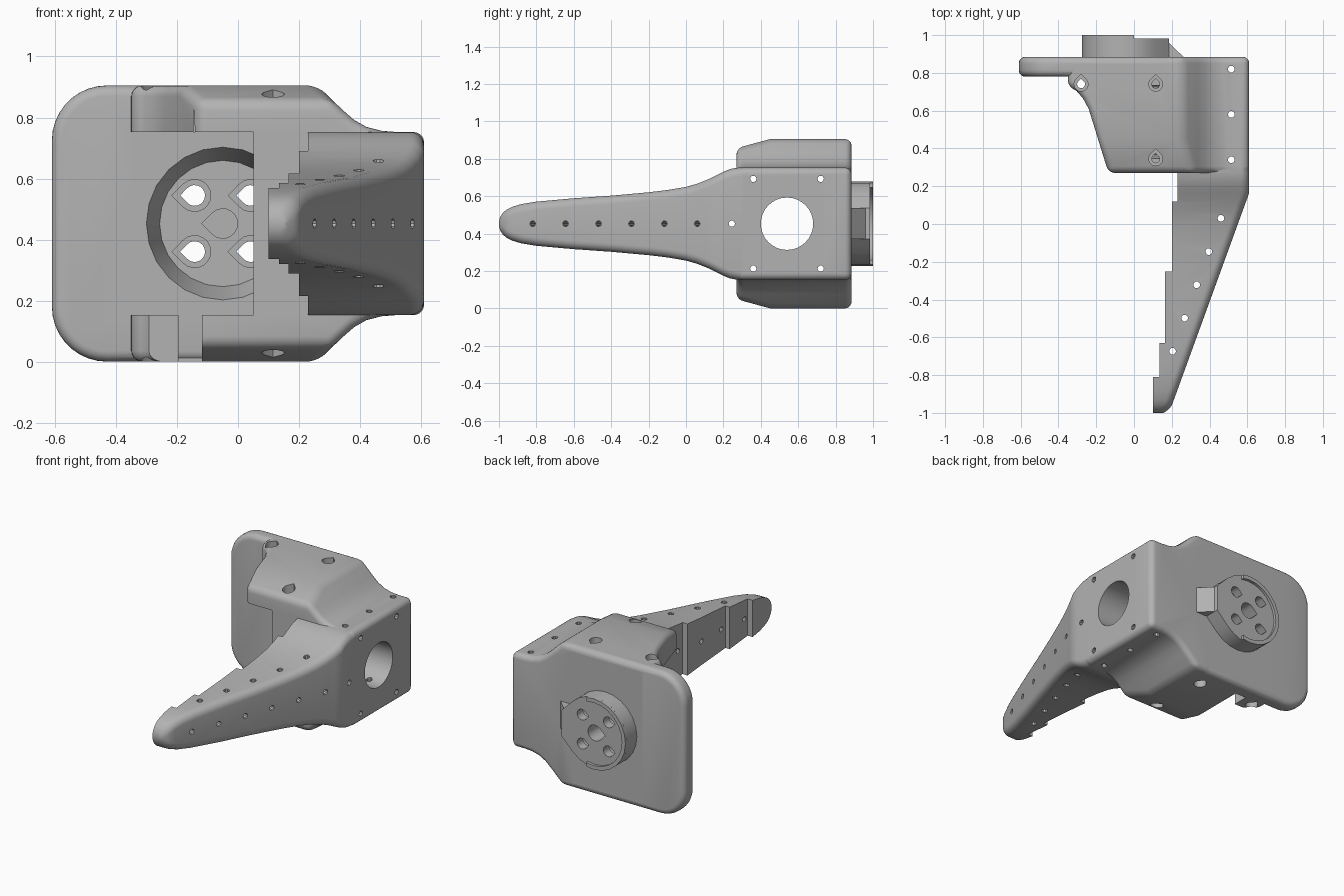
import bpy, bmesh, math
from mathutils import Vector

if "Cube" in bpy.data.objects:
    bpy.data.objects.remove(bpy.data.objects["Cube"])

C = 0.4525  # mid height, the part is nearly symmetric about it

grey = bpy.data.materials.new("plain grey")
grey.diffuse_color = (0.45, 0.45, 0.45, 1)
grey.use_nodes = True
grey.node_tree.nodes["Principled BSDF"].inputs["Base Color"].default_value = grey.diffuse_color


def new_object(name, bm):
    bmesh.ops.recalc_face_normals(bm, faces=bm.faces)
    me = bpy.data.meshes.new(name)
    bm.to_mesh(me)
    bm.free()
    ob = bpy.data.objects.new(name, me)
    bpy.context.collection.objects.link(ob)
    me.materials.append(grey)
    return ob


def loft(name, rings):
    bm = bmesh.new()
    vs = [[bm.verts.new(p) for p in r] for r in rings]
    n = len(vs[0])
    for a, b in zip(vs, vs[1:]):
        for i in range(n):
            bm.faces.new((a[i], a[(i + 1) % n], b[(i + 1) % n], b[i]))
    bm.faces.new(vs[0])
    bm.faces.new(vs[-1])
    return new_object(name, bm)


def place(u, v, w, axis):
    return {'x': (w, u, v), 'y': (u, w, v), 'z': (u, v, w)}[axis]


def prism(name, pts, axis, a, b, pts2=None):
    return loft(name, [[place(u, v, a, axis) for u, v in pts],
                       [place(u, v, b, axis) for u, v in (pts2 or pts)]])


def box(name, x0, x1, y0, y1, z0, z1):
    return prism(name, [(x0, y0), (x1, y0), (x1, y1), (x0, y1)], 'z', z0, z1)


def circle(u, v, r, n=16):
    return [(u + r * math.cos(2 * math.pi * i / n), v + r * math.sin(2 * math.pi * i / n)) for i in range(n)]


def teardrop(u, v, r, turn):
    # three-quarter circle closed by a 45 degree point
    pts = [(r * math.cos(t), r * math.sin(t)) for t in
           [math.pi / 4 + 1.5 * math.pi * i / 14 for i in range(15)]]
    pts.append((r * 1.41, 0))
    c, s = math.cos(turn), math.sin(turn)
    return [(u + a * c - b * s, v + a * s + b * c) for a, b in pts]


def mirrored(half):
    return [(u, C + h) for u, h in half] + [(u, C - h) for u, h in reversed(half)]


def apply_mod(ob, mod):
    bpy.context.view_layer.objects.active = ob
    bpy.ops.object.modifier_apply(modifier=mod.name)


def boolean(ob, other, op='DIFFERENCE'):
    m = ob.modifiers.new("b", 'BOOLEAN')
    m.operation, m.object, m.solver = op, other, 'EXACT'
    apply_mod(ob, m)
    bpy.data.objects.remove(other)


def bevel(ob, width):
    m = ob.modifiers.new("v", 'BEVEL')
    m.width, m.segments, m.limit_method = width, 5, 'ANGLE'
    m.angle_limit = math.radians(32)
    m.use_clamp_overlap = False
    apply_mod(ob, m)


# housing: front profile crossed with the plan and side profiles
part = prism("finger_mount", mirrored([(-0.5, C), (0.26, C), (0.34, 0.375), (0.38, 0.34), (0.42, 0.317),
                                       (0.47, 0.304), (0.52, 0.3), (0.61, 0.3)]), 'y', 0.27, 0.885)
boolean(part, prism("plan", [(-0.35, 0.95), (-0.35, 0.73), (-0.305, 0.705), (-0.27, 0.665), (-0.24, 0.61),
                             (-0.135, 0.27), (-0.135, 0.2), (0.7, 0.2), (0.7, 0.95)], 'z', -0.1, 1), 'INTERSECT')
boolean(part, prism("side", mirrored([(0.2, 0.385), (0.45, C), (0.5, 0.6), (0.95, 0.6)]), 'x', -1, 1), 'INTERSECT')
bevel(part, 0.035)
boolean(part, box("cavity", -0.7, 0.05, 0.1, 0.78, C - 0.3, C + 0.3))
boolean(part, box("bottom_notch", -0.195, -0.118, 0.1, 0.79, -0.1, 0.16))
boolean(part, box("tab_trim", -0.4, -0.19, 0.1, 0.69, -0.1, 0.16))

# back plate with large round corners on the left
half = [(-0.61 + 0.18 * (1 - math.sin(t)), C - 0.18 + 0.18 * math.cos(t))
        for t in [math.pi / 2 * (1 - i / 9) for i in range(10)]] + [(0.2, C)]
plate = prism("plate", mirrored(half), 'y', 0.78, 0.885)
bevel(plate, 0.035)
boolean(part, plate, 'UNION')

# finger: lofted from rounded sections
stations = [(-1.0, .012), (-.994, .035), (-.98, .057), (-.96, .075), (-.93, .09), (-.88, .105), (-.8, .118),
            (-.6, .136), (-.4, .15), (-.2, .168), (-.1, .18), (0, .197), (.06, .214), (.12, .238), (.165, .26),
            (.2, .278), (.235, .292), (.27, .299), (.3, .3), (.5, .3)]
rings = []
for y, h in stations:
    xr = min(0.61, 0.61 + (y - 0.165) * 0.364)
    if y < -0.955:
        xr -= 0.03 * ((-0.955 - y) / 0.045) ** 2
    r = min(0.045, h * 0.9)
    arc = [(xr - r + r * math.sin(t), h - r + r * math.cos(t)) for t in [math.pi / 12 * i for i in range(7)]]
    rings.append([(x, y, z) for x, z in mirrored([(0.0, h)] + arc)])
finger = loft("finger", rings)
for x, y0, y1 in ((0.1, -1.1, -0.81), (0.135, -0.81, -0.63), (0.165, -0.63, -0.25), (0.2, -0.25, 0.12),
                  (0.23, 0.12, 0.6)):
    boolean(finger, box("step", -0.2, x, y0 - 0.0005, y1, -0.2, 1.2))
boolean(part, finger, 'UNION')

# rear boss: truncated teardrop with a ramp and a half rim
arc = [(-0.05 + 0.225 * math.cos(t), C + 0.225 * math.sin(t))
       for t in [math.pi / 4 + 1.5 * math.pi * i / 18 for i in range(19)]]
boss = prism("boss", arc + [(0.16, C - 0.083 - 0.025), (0.185, C - 0.083), (0.185, C + 0.083),
                            (0.16, C + 0.083 + 0.025)], 'y', 0.86, 0.983)
boolean(boss, prism("ramp", [(0.0, 0.86), (0.262, 0.86), (0.262, 0.885), (0.16, 0.983), (0.0, 0.983)],
                    'z', C - 0.083, C + 0.083), 'UNION')
rim = prism("rim", circle(-0.05, C, 0.2249, 24), 'y', 0.97, 1.0)
boolean(rim, prism("rim_bore", circle(-0.05, C, 0.2, 24), 'y', 0.9, 1.1))
boolean(rim, box("rim_cut", 0.0, 0.4, 0.9, 1.1, 0, 1))
boolean(boss, rim, 'UNION')
boolean(part, boss, 'UNION')

# conical motor seat seen from the front, cut only left of the inner wall
seat = prism("seat", circle(-0.05, C, 0.252, 24), 'y', 0.775, 0.905, circle(-0.05, C, 0.207, 24))
boolean(part, seat)
holes = [prism("centre_hole", teardrop(-0.05, C, 0.05, math.pi), 'y', 0.8, 1.1)]
for dx in (-0.092, 0.092):
    for dz in (-0.092, 0.092):
        holes.append(prism("screw", teardrop(-0.05 + dx, C + dz, 0.034, math.pi), 'y', 0.8, 1.1))
        holes.append(prism("sink", teardrop(-0.05 + dx, C + dz, 0.054, math.pi), 'y', 0.8, 0.925))

# large window through the side wall and its four corner holes
holes.append(prism("window", circle(0.54, C, 0.14, 32), 'x', 0.0, 0.8))
for y in (0.36, 0.72):
    for dz in (-0.24, 0.24):
        holes.append(prism("side_hole", circle(y, C + dz, 0.017, 10), 'x', 0.0, 0.8))
holes.append(prism("side_hole", circle(0.245, C, 0.017, 10), 'x', 0.0, 0.8))

# vertical holes along the finger and the right wall
for x, y in [(0.515, 0.82), (0.515, 0.58), (0.515, 0.34)] + [(0.46 - 0.064 * i, 0.03 - 0.176 * i) for i in range(5)]:
    holes.append(prism("edge_hole", circle(x, y, 0.018, 10), 'z', -0.2, 1.2))

# holes square to the sloping outer face
for i in range(6):
    y = -0.82 + 0.176 * i
    h = prism("slope_hole", circle(0, 0, 0.016, 10), 'x', -0.6, 0.1)
    h.location = Vector((0.61 + (y - 0.165) * 0.364, y, C))
    h.rotation_euler.z = -0.349
    holes.append(h)

# countersunk screw holes in the top and bottom walls
for x, y in ((-0.28, 0.74), (0.115, 0.74), (0.115, 0.345)):
    for s in (-1, 1):
        holes.append(prism("wall_hole", teardrop(x, y, 0.021, math.pi / 2), 'z', C + s * 0.25, C + s * 0.6))
        holes.append(prism("wall_sink", teardrop(x, y, 0.037, math.pi / 2), 'z', C + s * 0.37, C + s * 0.6))

bpy.context.view_layer.update()
for h in holes:
    boolean(part, h)

bpy.ops.object.select_all(action='DESELECT')
part.select_set(True)
bpy.context.view_layer.objects.active = part
bpy.ops.object.shade_smooth_by_angle(angle=math.radians(30))
